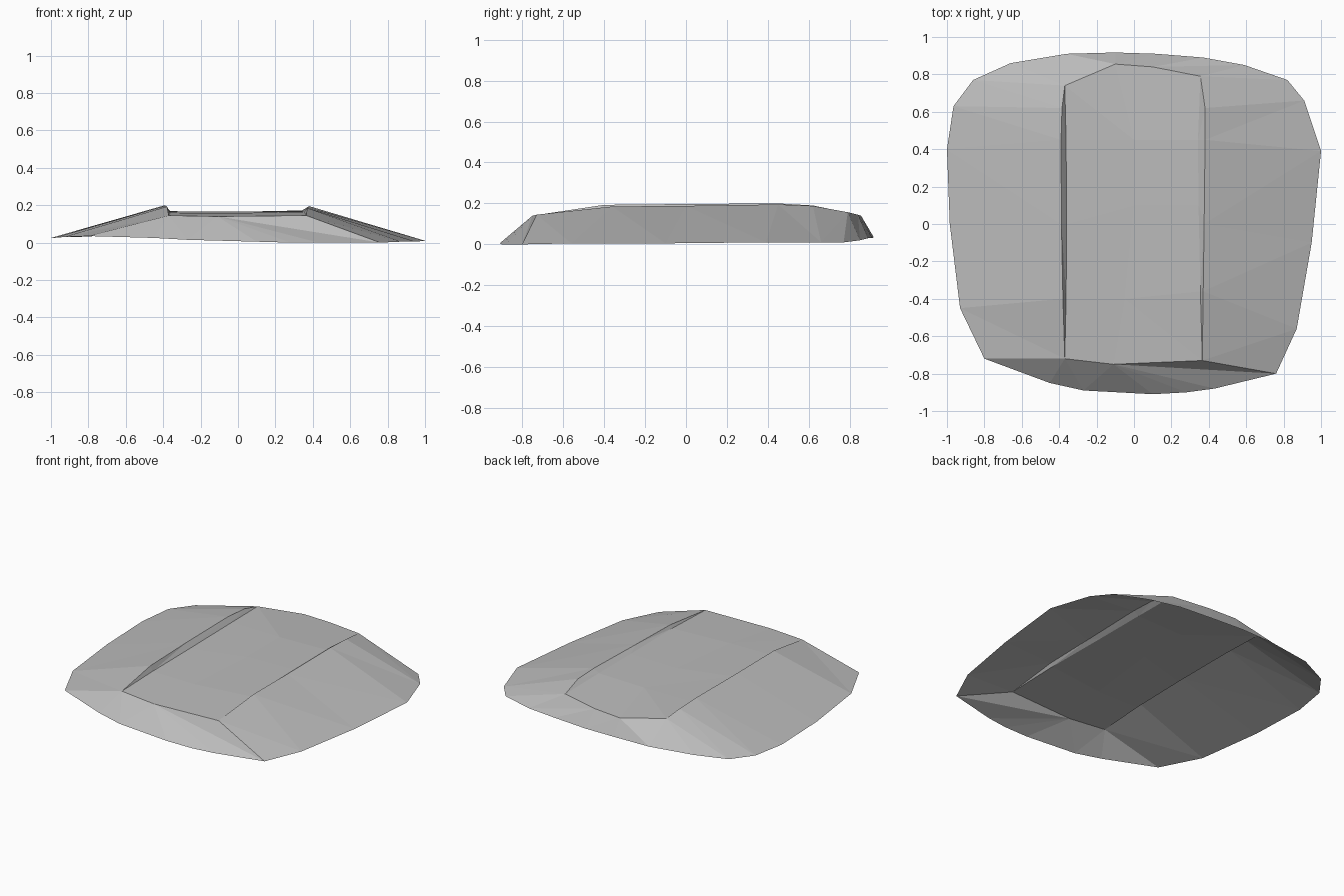
import bpy, bmesh
from mathutils import Vector

cube = bpy.data.objects.get("Cube")
if cube:
    bpy.data.objects.remove(cube)

grey = bpy.data.materials.new("stone grey")
grey.use_nodes = True
grey.diffuse_color = (0.5, 0.5, 0.5, 1)
grey.node_tree.nodes["Principled BSDF"].inputs["Base Color"].default_value = (0.5, 0.5, 0.5, 1)


def lengths(line):
    """Share of the total length reached at each point of a line."""
    t = [0.0]
    for a, b in zip(line, line[1:]):
        t.append(t[-1] + (Vector(b) - Vector(a)).length)
    return [v / t[-1] for v in t]


def stitch(bm, a, b):
    """Zip two lines running the same way into a strip of triangles."""
    ta, tb = lengths(a), lengths(b)
    va, vb = [bm.verts.new(p) for p in a], [bm.verts.new(p) for p in b]
    i = j = 0
    while i < len(a) - 1 or j < len(b) - 1:
        if j == len(b) - 1 or (i < len(a) - 1 and ta[i + 1] <= tb[j + 1]):
            bm.faces.new((va[i], va[i + 1], vb[j]))
            i += 1
        else:
            bm.faces.new((va[i], vb[j + 1], vb[j]))
            j += 1


def build(name, strips):
    bm = bmesh.new()
    for a, b in strips:
        stitch(bm, a, b)
    bmesh.ops.remove_doubles(bm, verts=bm.verts, dist=0.001)
    bmesh.ops.dissolve_degenerate(bm, edges=bm.edges, dist=0.0005)
    for f in bm.faces:
        f.normal_update()
        if f.normal.z < 0:
            f.normal_flip()
    mesh = bpy.data.meshes.new(name)
    bm.to_mesh(mesh)
    bm.free()
    mesh.materials.append(grey)
    ob = bpy.data.objects.new(name, mesh)
    bpy.context.collection.objects.link(ob)
    return ob


# Ground rim, one line per side
rim_left = [(-.8, -.72, .035), (-.93, -.45, .03), (-.985, 0, .025), (-1, .4, .025), (-.965, .63, .03)]
rim_back = [rim_left[-1], (-.86, .77, .03), (-.66, .86, .04), (-.36, .91, .035), (-.1, .917, .035),
            (.12, .91, .03), (.37, .89, .03), (.59, .85, .02), (.82, .77, .01), (.91, .66, .01)]
rim_right = [(.76, -.8, 0), (.87, -.56, .005), (.95, -.1, .005), (1, .39, .01), rim_back[-1]]
rim_front = [rim_left[0], (-.45, -.85, .025), (-.27, -.89, .015), (.1, -.91, .005),
             (.28, -.9, 0), (.43, -.88, 0), rim_right[0]]

# Raised crests and the edges of the sunken bed between them
crest_left = [(-.37, -.72, .145), (-.38, -.4, .193), (-.388, 0, .197), (-.39, .45, .2), (-.385, .62, .19)]
crest_right = [(.365, -.73, .145), (.37, -.36, .185), (.375, 0, .188), (.38, .45, .195), (.38, .62, .188)]
tail_left, tail_right = (-.37, .74, .165), (.355, .79, .157)
bed_left = [crest_left[0], (-.363, -.4, .16), (-.36, 0, .165), (-.363, .45, .168), tail_left]
bed_right = [crest_right[0], (.355, -.36, .165), (.345, .1, .17), (.342, .45, .172), tail_right]
bed_mid = [(-.11, -.75, .14), (-.05, -.4, .157), (0, .1, .165), (0, .45, .165), (-.1, .855, .14)]

back_edge = [crest_left[-1], tail_left, bed_mid[-1], (.1, .84, .145), tail_right, crest_right[-1]]
front_edge = [crest_left[0], bed_mid[0], crest_right[0]]

build("outer_slopes", [(rim_left, crest_left), (rim_right, crest_right),
                       (rim_back, back_edge), (rim_front, front_edge)])
build("sunken_bed", [(crest_left + [tail_left], bed_left),
                     (crest_right + [tail_right], bed_right),
                     (bed_left, bed_mid),
                     (bed_mid + [back_edge[3]], bed_right)])
